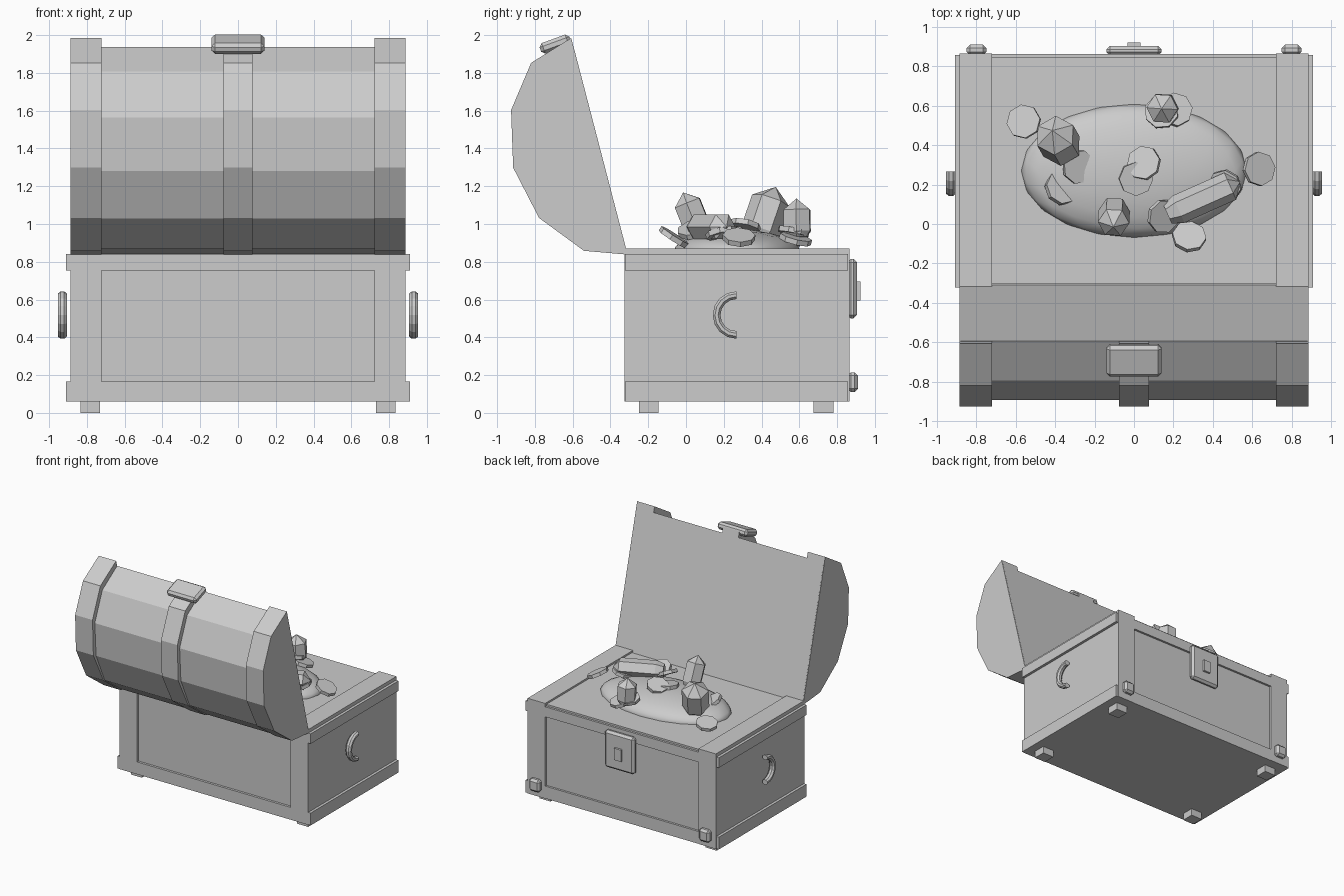
import bpy, bmesh, math
from mathutils import Vector, Matrix

cube = bpy.data.objects.get("Cube")
if cube:
    bpy.data.objects.remove(cube, do_unlink=True)

grey = bpy.data.materials.new("plain grey")
grey.use_nodes = True
colour = (0.604, 0.604, 0.604, 1)
grey.diffuse_color = colour
grey.node_tree.nodes["Principled BSDF"].inputs["Base Color"].default_value = colour


def finish(name, bm, matrix=None, smooth=False):
    bmesh.ops.recalc_face_normals(bm, faces=bm.faces)
    for f in bm.faces:
        f.smooth = smooth
    mesh = bpy.data.meshes.new(name)
    bm.to_mesh(mesh)
    bm.free()
    mesh.materials.append(grey)
    ob = bpy.data.objects.new(name, mesh)
    bpy.context.collection.objects.link(ob)
    if matrix:
        ob.matrix_world = matrix
    return ob


def box(name, x, y, z, bevel=0, tilt=0):
    """Box from three (low, high) ranges, optionally bevelled and tilted about x."""
    size = [b - a for a, b in (x, y, z)]
    mid = Vector([(a + b) / 2 for a, b in (x, y, z)])
    bm = bmesh.new()
    bmesh.ops.create_cube(bm, size=1)
    bmesh.ops.scale(bm, vec=size, verts=bm.verts)
    if bevel:
        bmesh.ops.bevel(bm, geom=bm.edges[:], offset=bevel, segments=1,
                        affect='EDGES', profile=0.5)
    return finish(name, bm, Matrix.Translation(mid) @ Matrix.Rotation(tilt, 4, 'X'))


def slab(name, profile, x0, x1):
    """Side profile of (y, z) points extruded along x."""
    bm = bmesh.new()
    face = bm.faces.new([bm.verts.new((x0, y, z)) for y, z in profile])
    new = bmesh.ops.extrude_face_region(bm, geom=[face])["geom"]
    moved = [v for v in new if isinstance(v, bmesh.types.BMVert)]
    bmesh.ops.translate(bm, vec=(x1 - x0, 0, 0), verts=moved)
    return finish(name, bm)


def aim(centre, direction):
    """Place local z along a direction."""
    turn = Vector(direction).to_track_quat('Z', 'Y').to_matrix().to_4x4()
    return Matrix.Translation(centre) @ turn


def coin(centre, tilt):
    bm = bmesh.new()
    bmesh.ops.create_cone(bm, cap_ends=True, segments=8, radius1=0.087,
                          radius2=0.087, depth=0.028)
    finish("coin", bm, aim(centre, tilt))


def crystal(base, tip, radius):
    """Six-sided crystal with a pointed end and a narrower foot."""
    base, tip = Vector(base), Vector(tip)
    length = (tip - base).length
    bm = bmesh.new()
    rings = []
    for h, r in ((0, 0.7), (length * 0.15, 1), (length - radius * 0.75, 1)):
        rings.append([bm.verts.new((radius * r * math.cos(i * math.pi / 3),
                                    radius * r * math.sin(i * math.pi / 3), h))
                      for i in range(6)])
    point = bm.verts.new((0, 0, length))
    bm.faces.new(rings[0])
    for i in range(6):
        j = (i + 1) % 6
        for a, b in zip(rings, rings[1:]):
            bm.faces.new((a[i], a[j], b[j], b[i]))
        bm.faces.new((rings[-1][i], rings[-1][j], point))
    finish("crystal", bm, aim(base, tip - base))


# Chest body and frame on the long sides
box("chest_body", (-0.885, 0.885), (-0.305, 0.845), (0.06, 0.855))
for y in ((-0.325, -0.305), (0.845, 0.863)):
    box("lower_rail", (-0.725, 0.725), y, (0.06, 0.165))
    box("upper_rail", (-0.725, 0.725), y, (0.755, 0.84))

# Parts mirrored on both ends
for s in (-1, 1):
    def span(a, b):
        return tuple(sorted((s * a, s * b)))
    box("corner_strap", span(0.722, 0.887), (-0.325, 0.865), (0.06, 0.87))
    box("end_lower_trim", span(0.88, 0.91), (-0.322, 0.858), (0.06, 0.165))
    box("end_upper_trim", span(0.88, 0.91), (-0.322, 0.858), (0.755, 0.84))
    box("corner_stud", span(0.75, 0.85), (0.855, 0.911), (0.11, 0.215), 0.018)
    for y in ((-0.25, -0.145), (0.675, 0.78)):
        box("foot", span(0.73, 0.835), y, (0, 0.065))

    # Half ring handle
    bm = bmesh.new()
    rings = []
    for i in range(9):
        a = math.pi / 2 + i * math.pi / 8
        ring = []
        for k in range(8):
            b = (k + 0.5) * math.pi / 4
            r = 0.105 + 0.022 * math.cos(b)
            ring.append(bm.verts.new((s * 0.93 + 0.026 * math.sin(b),
                                      0.267 + r * math.cos(a), 0.518 + r * math.sin(a))))
        rings.append(ring)
    for p, q in zip(rings, rings[1:]):
        for k in range(8):
            m = (k + 1) % 8
            bm.faces.new((p[k], p[m], q[m], q[k]))
    bm.faces.new(rings[0])
    bm.faces.new(rings[-1])
    finish("handle", bm)

# Lock
box("lock_plate", (-0.14, 0.14), (0.855, 0.905), (0.5, 0.815), 0.018)
box("lock_button", (-0.033, 0.033), (0.9, 0.923), (0.595, 0.695))

# Open lid and its straps
core = [(-0.31, 0.842), (-0.54, 0.868), (-0.762, 1.028), (-0.878, 1.28),
        (-0.895, 1.565), (-0.794, 1.808), (-0.595, 1.938)]
strap = [(-0.31, 0.838), (-0.54, 0.858), (-0.778, 1.032), (-0.915, 1.298),
         (-0.926, 1.603), (-0.82, 1.853), (-0.608, 1.985)]
slab("lid", core, -0.88, 0.88)
for x0, x1 in ((-0.886, -0.722), (-0.077, 0.077), (0.722, 0.886)):
    slab("lid_strap", strap, x0, x1)
box("lid_clasp", (-0.14, 0.14), (-0.776, -0.608), (1.922, 1.982), 0.018, math.radians(20))

# Treasure mound
bm = bmesh.new()
bmesh.ops.create_icosphere(bm, subdivisions=3, radius=1)
bmesh.ops.scale(bm, vec=(0.575, 0.34, 0.12), verts=bm.verts)
bmesh.ops.bisect_plane(bm, geom=bm.verts[:] + bm.edges[:] + bm.faces[:],
                       plane_co=(0, 0, -0.01), plane_no=(0, 0, -1), clear_outer=True)
finish("treasure_mound", bm, Matrix.Translation((0, 0.27, 0.85)), smooth=True)

# Coins: centre and facing direction
for centre, facing in (
        ((-0.56, 0.52, 0.91), (-0.2, 0.15, 1)),
        ((-0.28, 0.29, 0.955), (0.35, -0.1, 1)),
        ((-0.37, 0.18, 0.92), (0.5, 0.4, 1)),
        ((0.01, 0.23, 0.975), (0.1, -0.1, 1)),
        ((0.05, 0.31, 0.99), (-0.3, 0.2, 1)),
        ((0.15, 0.04, 0.97), (0.5, -0.25, 1)),
        ((0.28, -0.065, 0.93), (0.1, 0.65, 1)),
        ((0.46, 0.19, 0.95), (-0.25, -0.2, 1)),
        ((0.635, 0.28, 0.93), (0.5, 0.05, 1)),
        ((0.21, 0.58, 0.92), (0.2, 0.25, 1)),
        ((0.14, 0.57, 0.96), (-0.1, 0.2, 1))):
    coin(centre, facing)

# Crystals
crystal((-0.36, 0.38, 0.92), (-0.415, 0.475, 1.196), 0.105)
crystal((0.15, 0.59, 0.93), (0.14, 0.585, 1.135), 0.08)
crystal((-0.10, 0.08, 0.93), (-0.105, -0.015, 1.167), 0.08)
crystal((0.17, 0.05, 0.985), (0.54, 0.215, 0.985), 0.075)
